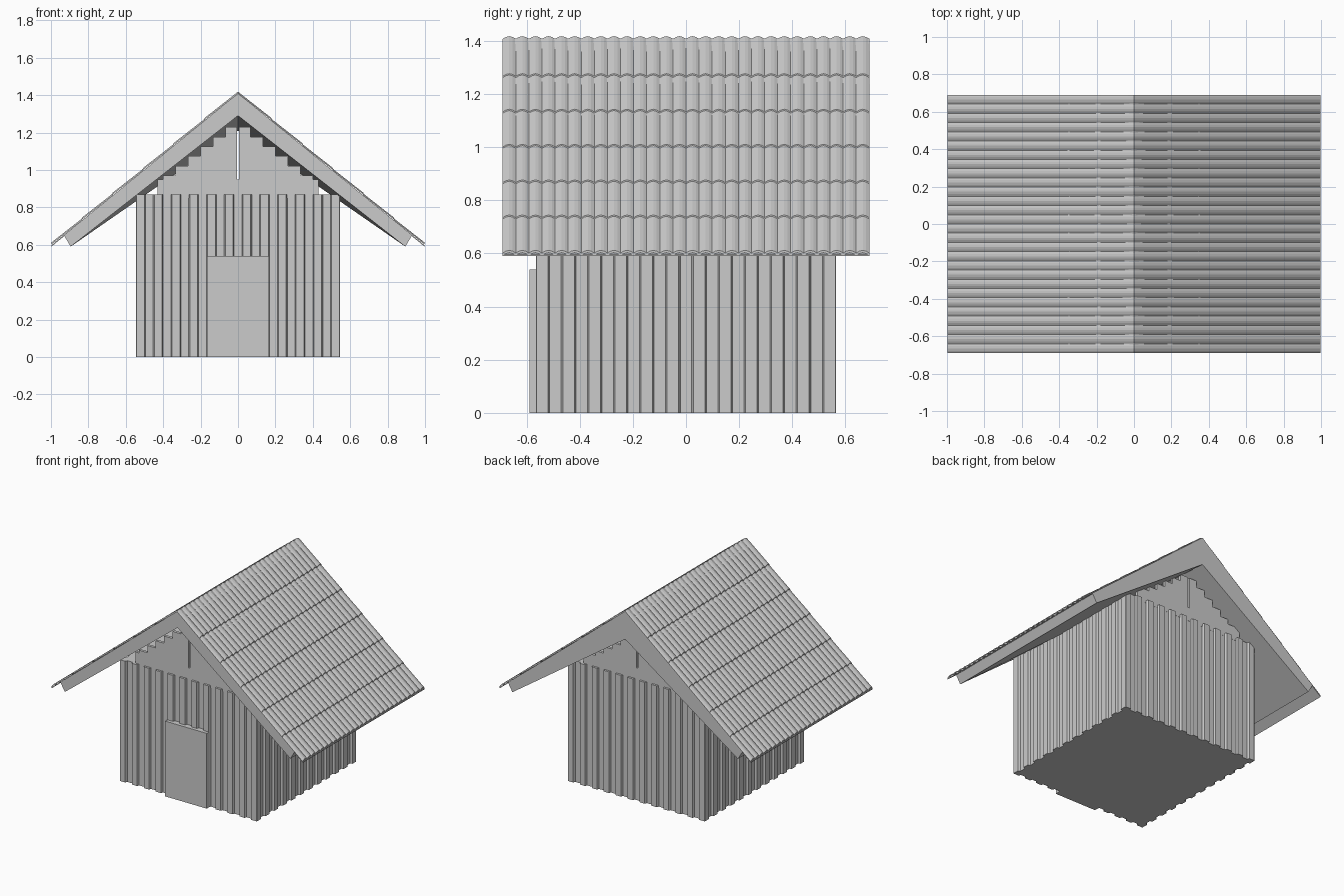
import bpy, bmesh
from math import floor

if "Cube" in bpy.data.objects:
    bpy.data.objects.remove(bpy.data.objects["Cube"])


def mesh_object(name, verts, faces):
    me = bpy.data.meshes.new(name)
    me.from_pydata(verts, [], faces)
    bm = bmesh.new()
    bm.from_mesh(me)
    bmesh.ops.recalc_face_normals(bm, faces=bm.faces)
    bm.to_mesh(me)
    bm.free()
    ob = bpy.data.objects.new(name, me)
    bpy.context.collection.objects.link(ob)
    return ob


def loft(name, a, b):
    """Closed solid between two matching outlines."""
    n = len(a)
    faces = [tuple(range(n)), tuple(range(n, 2 * n))]
    faces += [(i, (i + 1) % n, n + (i + 1) % n, n + i) for i in range(n)]
    return mesh_object(name, a + b, faces)


def box(name, x0, x1, y0, y1, z0, z1):
    ring = [(x0, y0), (x1, y0), (x1, y1), (x0, y1)]
    return loft(name, [(x, y, z0) for x, y in ring], [(x, y, z1) for x, y in ring])


# walls: one extruded footprint with boards and raised battens all round
HX, HY, DEPTH, WALL_TOP = 0.545, 0.565, 0.016, 0.87


def batten_edge(half, count):
    step = 2 * half / count
    pts = []
    for i in range(count):
        s = -half + i * step
        d = 0 if i % 2 == 0 else -DEPTH
        pts += [(s + 0.003, d), (s + step - 0.003, d)]
    return pts


ex, ey = batten_edge(HX, 23), batten_edge(HY, 23)
outline = [(s, -HY - d) for s, d in ex] + [(HX + d, s) for s, d in ey]
outline += [(-x, -y) for x, y in outline]
loft("batten_walls", [(x, y, 0) for x, y in outline],
     [(x, y, WALL_TOP) for x, y in outline])

# door
box("door", -0.165, 0.165, -0.59, -0.53, 0, 0.54)

# roof slab, deeper at the back than at the front
def roof_section(y, inner):
    half = [(0.93, 0.65), (0.895, 0.59)]
    return ([(0, y, 1.41)] + [(x, y, z) for x, z in half] + [(0, y, inner)]
            + [(-x, y, z) for x, z in reversed(half)])


loft("roof_slab", roof_section(-0.685, 1.29), roof_section(0.69, 1.21))

# gable planks with stepped tops and a narrow slit in the middle
PLANK = 0.067
for side, y0, apex in (("front", -0.55, 1.28), ("back", 0.53, 1.22)):
    slope = (apex - 0.59) / 0.895
    box(side + "_gable_rail", -0.43, 0.43, y0, y0 + 0.02, WALL_TOP - 0.02, 0.95)
    for s in (-1, 1):
        for i in range(6):
            inner, outer = max(0.006, i * PLANK), (i + 1) * PLANK
            top = apex - slope * outer
            if top > 0.95:
                box(side + "_gable_plank", *sorted((s * inner, s * outer)),
                    y0, y0 + 0.02, 0.93, top)

# corrugated tile courses, six per slope, each lapping over the next
RIDGE_Z, EAVE_Z, YH, WAVES = 1.408, 0.597, 0.69, 28
WAVE = (0, 0.007, 0.01, 0.007)
levels = [RIDGE_Z, 1.262, 1.128, 0.996, 0.862, 0.73, EAVE_Z]
for s in (-1, 1):
    verts, faces = [], []
    n = WAVES * 4 + 1
    for upper, lower in zip(levels, levels[1:]):
        base = len(verts)
        for z, lift in ((upper, 0.0), (lower, 0.005), (lower, -0.004)):
            x = (RIDGE_Z - z) / (RIDGE_Z - EAVE_Z)
            for j in range(n):
                y = -YH + 2 * YH * j / (n - 1)
                verts.append((s * x * 0.998, y, z + lift + WAVE[j % 4]))
        for r in range(2):
            for j in range(n - 1):
                k = base + r * n + j
                faces.append((k, k + 1, k + n + 1, k + n))
    ob = mesh_object("roof_tiles_" + ("left" if s < 0 else "right"), verts, faces)
    # underside of the sheet, visible past the slab at the eaves
    xs = 0.998
    loft("tile_backing", [(0, -YH, 1.407), (s * xs, -YH, 0.597), (s * xs, -YH, 0.59), (0, -YH, 1.40)],
         [(0, YH, 1.407), (s * xs, YH, 0.597), (s * xs, YH, 0.59), (0, YH, 1.40)])
